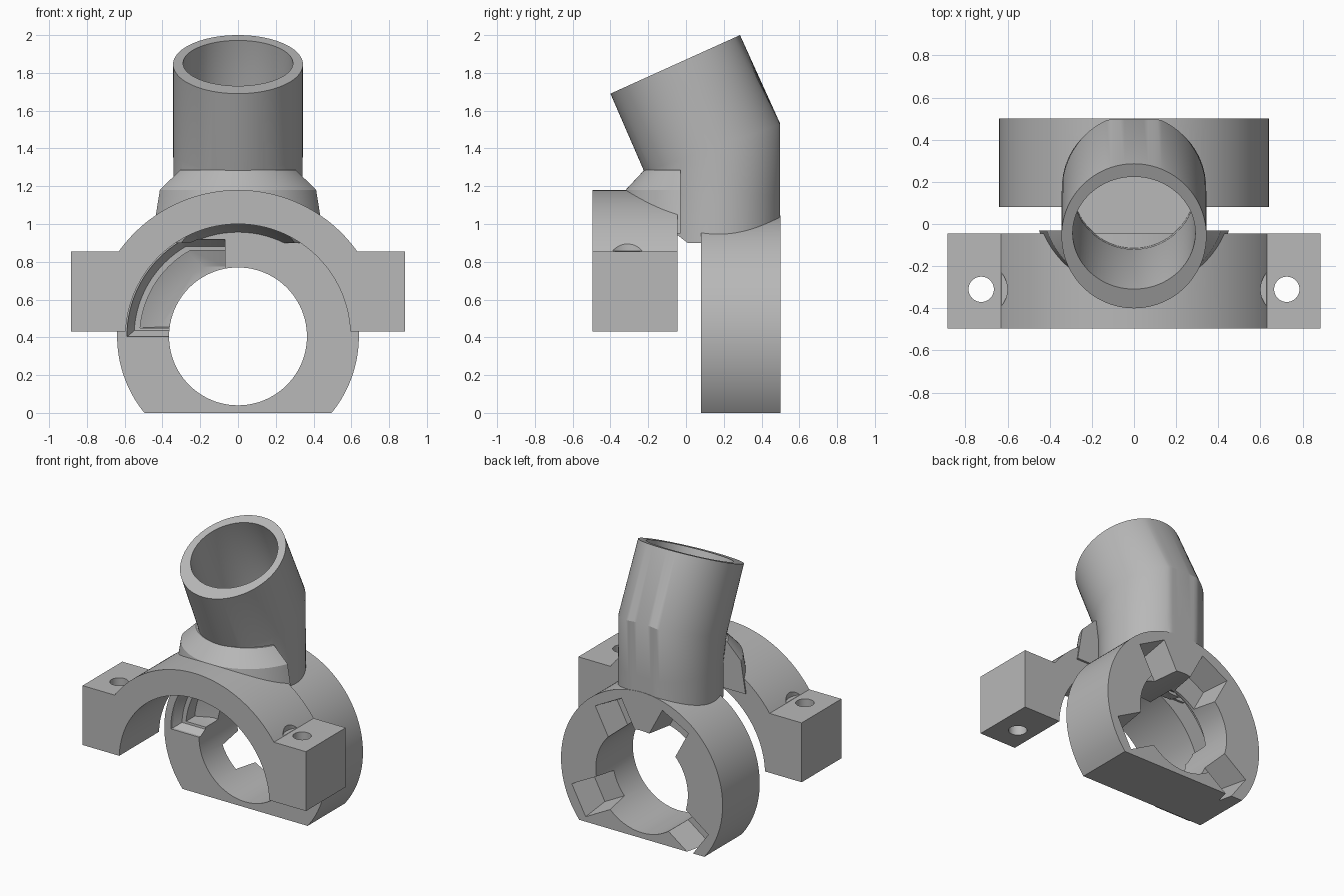
import bpy, bmesh
from math import sin, cos, asin, pi, radians
from mathutils import Vector

if "Cube" in bpy.data.objects:
    bpy.data.objects.remove(bpy.data.objects["Cube"])

AXIS_Z = 0.405   # height of the ring and clamp centre line
SEG = 96

grey = bpy.data.materials.new("plain_grey")
grey.use_nodes = True
grey.diffuse_color = (0.48, 0.48, 0.48, 1)
grey.node_tree.nodes["Principled BSDF"].inputs["Base Color"].default_value = grey.diffuse_color


def loft(name, rings):
    """Closed solid through a list of equal-length point rings."""
    bm = bmesh.new()
    loops = [[bm.verts.new(p) for p in ring] for ring in rings]
    n = len(loops[0])
    for a, b in zip(loops, loops[1:]):
        for i in range(n):
            j = (i + 1) % n
            bm.faces.new((a[i], a[j], b[j], b[i]))
    bm.faces.new(loops[0])
    bm.faces.new(loops[-1][::-1])
    bmesh.ops.recalc_face_normals(bm, faces=bm.faces)
    mesh = bpy.data.meshes.new(name)
    bm.to_mesh(mesh)
    bm.free()
    mesh.materials.append(grey)
    obj = bpy.data.objects.new(name, mesh)
    bpy.context.collection.objects.link(obj)
    return obj


def arc(r, a0, a1, n=SEG):
    return [(r * cos(a0 + (a1 - a0) * i / n), r * sin(a0 + (a1 - a0) * i / n)) for i in range(n + 1)]


def at_y(profile, y):
    """Place a profile, drawn about the centre line, upright at depth y."""
    return [(x, y, z + AXIS_Z) for x, z in profile]


def oval(centre, u, v, y_max=9):
    c, u, v = Vector(centre), Vector(u), Vector(v)
    pts = [c + u * x + v * y for x, y in arc(1, 0, 2 * pi)[:-1]]
    return [(p.x, min(p.y, y_max), p.z) for p in pts]


def upright(name, x, y, r, z0, z1):
    return loft(name, [oval((x, y, z), (r, 0, 0), (0, r, 0)) for z in (z0, z1)])


def combine(target, tool, operation):
    mod = target.modifiers.new(operation.lower(), 'BOOLEAN')
    mod.operation, mod.object, mod.solver = operation, tool, 'EXACT'
    bpy.context.view_layer.objects.active = target
    bpy.ops.object.modifier_apply(modifier=mod.name)
    bpy.data.objects.remove(tool)


# Bent pipe, flattened at the back
BACK = 0.497
pipe = loft("bracket", [
    oval((0, -0.057, 1.845), (0.344, 0, 0), (0, 0.343, 0.155)),
    oval((0, 0.15, 1.405), (0.343, 0, 0), (0, 0.37, 0.13), BACK),
    oval((0, 0.172, 1.15), (0.342, 0, 0), (0, 0.342, 0), BACK),
    oval((0, 0.172, 0.9), (0.342, 0, 0), (0, 0.342, 0), BACK)])

# Flared neck joining the pipe to the clamp
neck_rings = []
for r, z in ((0.342, 1.285), (0.44, 1.18), (0.475, 0.95)):
    s = asin(0.15 / r)
    neck_rings.append([(x, 0.12 - y, z) for x, y in arc(r, s, pi - s, 48)])
combine(pipe, loft("neck", neck_rings), 'UNION')

# Underside of pipe and neck follows the clamp arch, tapering to the ring
full = 2 * pi
combine(pipe, loft("underside_cutter", [at_y(arc(r, 0, full)[:-1], y) for y, r in
        ((-0.6, 0.597), (-0.04, 0.597), (0.085, 0.55))]), 'DIFFERENCE')

# Pipe bore
combine(pipe, loft("pipe_bore", [
    oval((0, -0.063, 1.897), (0.291, 0, 0), (0, 0.266, 0.119)),
    oval((0, 0.165, 1.39), (0.291, 0, 0), (0, 0.285, 0.1)),
    oval((0, 0.175, 1.09), (0.291, 0, 0), (0, 0.285, 0)),
]), 'DIFFERENCE')

# Half clamp with two ears
low, top, half = 0.43 - AXIS_Z, 0.855 - AXIS_Z, 0.885
a_out, a_in = asin(top / 0.775), asin(low / 0.595)
clamp_profile = ([(half, low), (half, top)] + arc(0.775, a_out, pi - a_out)
                 + [(-half, top), (-half, low)] + arc(0.595, pi - a_in, a_in))
clamp = loft("clamp", [at_y(clamp_profile, y) for y in (-0.495, -0.045)])
for side in (-1, 1):
    combine(clamp, upright("bolt_hole", side * 0.725, -0.31, 0.06, 0.3, 1), 'DIFFERENCE')
    combine(clamp, upright("bolt_head_clearance", side * 0.725, -0.31, 0.124, 0.857, 1.1), 'DIFFERENCE')
combine(pipe, clamp, 'UNION')

# Rear ring with a flat foot
foot = asin(AXIS_Z / 0.64)
ring = loft("ring", [at_y(arc(0.64, -foot, pi + foot), y) for y in (0.08, 0.5)])
combine(pipe, ring, 'UNION')
combine(pipe, loft("ring_bore", [at_y(arc(0.365, 0, full)[:-1], y) for y in (0.0, 0.6)]), 'DIFFERENCE')


# Stepped quarter pocket in the ring's front face
def pocket(r, ceiling, floor):
    return arc(r, pi - asin(floor / r), pi - asin(ceiling / r), 40) + [(-0.07, ceiling), (-0.07, floor)]


combine(pipe, loft("front_pocket", [at_y(pocket(r, c, f), y) for y, r, c, f in (
    (0.07, 0.59, 0.515, 0.0), (0.1, 0.585, 0.51, 0.0), (0.15, 0.55, 0.475, 0.03),
    (0.152, 0.52, 0.455, 0.045), (0.25, 0.52, 0.455, 0.045), (0.29, 0.41, 0.37, 0.05))]), 'DIFFERENCE')

# Tapered notches in the ring's back face
for degrees in (62, 118, 216, -28):
    a = radians(degrees)
    rings = []
    for y, reach, w in ((0.52, 0.57, 0.12), (0.31, 0.53, 0.09)):
        corners = ((0.3, -w), (reach, -w), (reach, w), (0.3, w))
        rings.append(at_y([(r * cos(a) - t * sin(a), r * sin(a) + t * cos(a)) for r, t in corners], y))
    combine(pipe, loft("back_notch", rings), 'DIFFERENCE')

# Smooth curved walls, keep edges crisp
bpy.ops.object.select_all(action='DESELECT')
pipe.select_set(True)
bpy.context.view_layer.objects.active = pipe
bpy.ops.object.shade_smooth_by_angle(angle=radians(25))
